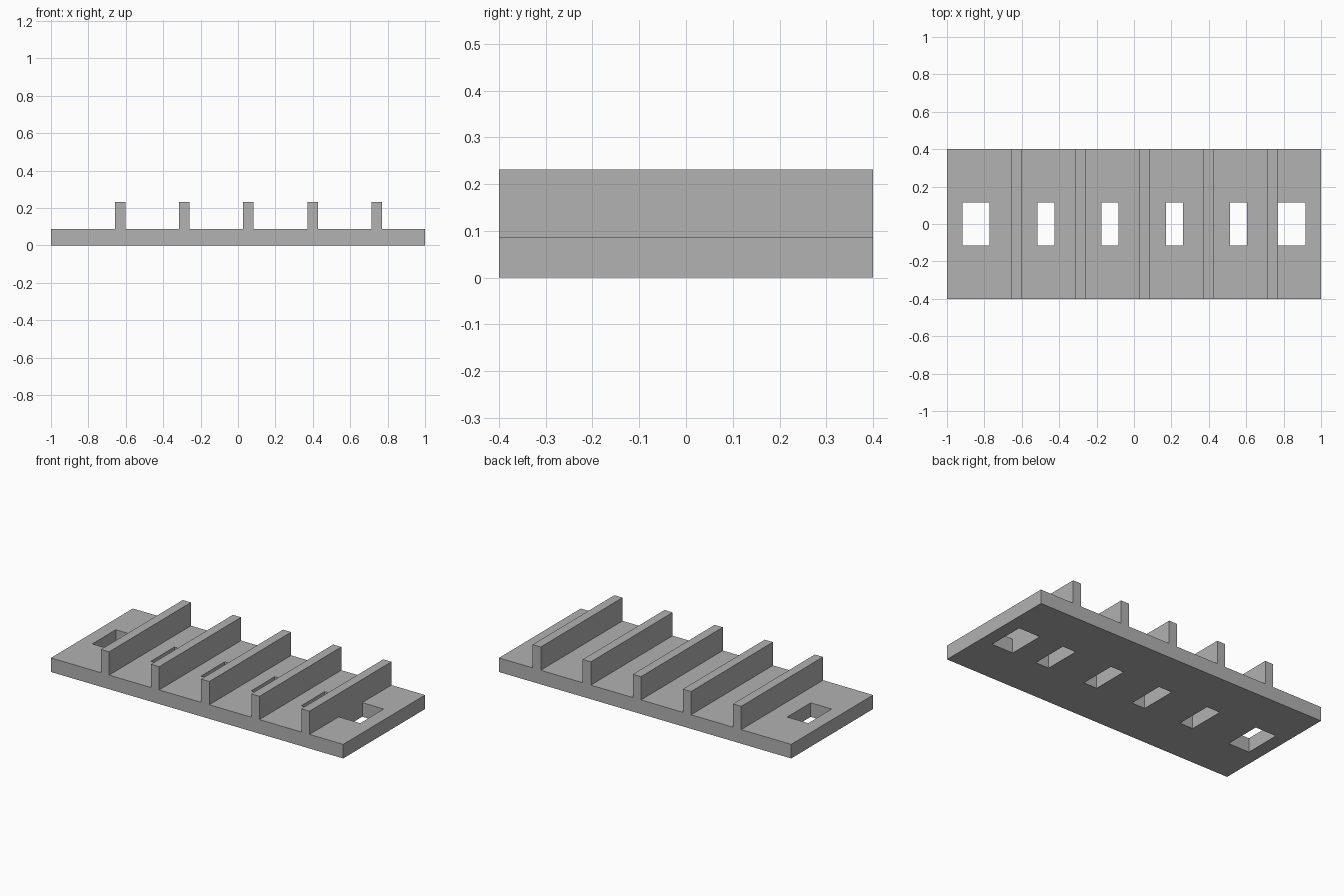
import bpy
import bmesh

default_cube = bpy.data.objects.get("Cube")
if default_cube:
    bpy.data.objects.remove(default_cube)

HALF_X, HALF_Y = 1.0, 0.4
BASE_TOP, RIB_TOP = 0.087, 0.231
RIB_WIDTH, PITCH, FIRST_RIB = 0.056, 0.343, -0.63
SLOT_HALF_Y = 0.115

grey = bpy.data.materials.new("plain grey")
grey.use_nodes = True
colour = (0.445, 0.445, 0.445, 1)
grey.diffuse_color = colour
grey.node_tree.nodes["Principled BSDF"].inputs["Base Color"].default_value = colour


def add_object(name, bm):
    bmesh.ops.recalc_face_normals(bm, faces=bm.faces)
    mesh = bpy.data.meshes.new(name)
    bm.to_mesh(mesh)
    bm.free()
    mesh.materials.append(grey)
    obj = bpy.data.objects.new(name, mesh)
    bpy.context.collection.objects.link(obj)
    return obj


# Base plate: a sheet of cells with the slots left open, raised to thickness
slots = [(-0.917, -0.773)]
slots += [(-0.516 + i * PITCH, -0.425 + i * PITCH) for i in range(4)]
slots += [(0.77, 0.917)]
xs = [-HALF_X] + [x for slot in slots for x in slot] + [HALF_X]
ys = [-HALF_Y, -SLOT_HALF_Y, SLOT_HALF_Y, HALF_Y]

bm = bmesh.new()
grid = [[bm.verts.new((x, y, 0)) for y in ys] for x in xs]
for i in range(len(xs) - 1):
    for j in range(len(ys) - 1):
        if i % 2 == 1 and j == 1:
            continue  # open slot
        bm.faces.new((grid[i][j], grid[i + 1][j],
                      grid[i + 1][j + 1], grid[i][j + 1]))
raised = bmesh.ops.extrude_face_region(bm, geom=bm.faces[:], use_keep_orig=True)
top_verts = [g for g in raised["geom"] if isinstance(g, bmesh.types.BMVert)]
bmesh.ops.translate(bm, verts=top_verts, vec=(0, 0, BASE_TOP))
add_object("base_plate", bm)

# Upright ribs across the plate
for i in range(5):
    bm = bmesh.new()
    bmesh.ops.create_cube(bm, size=1)
    bmesh.ops.scale(bm, verts=bm.verts,
                    vec=(RIB_WIDTH, 2 * HALF_Y, RIB_TOP - BASE_TOP))
    rib = add_object(f"rib_{i + 1}", bm)
    rib.location = (FIRST_RIB + i * PITCH, 0, (BASE_TOP + RIB_TOP) / 2)
